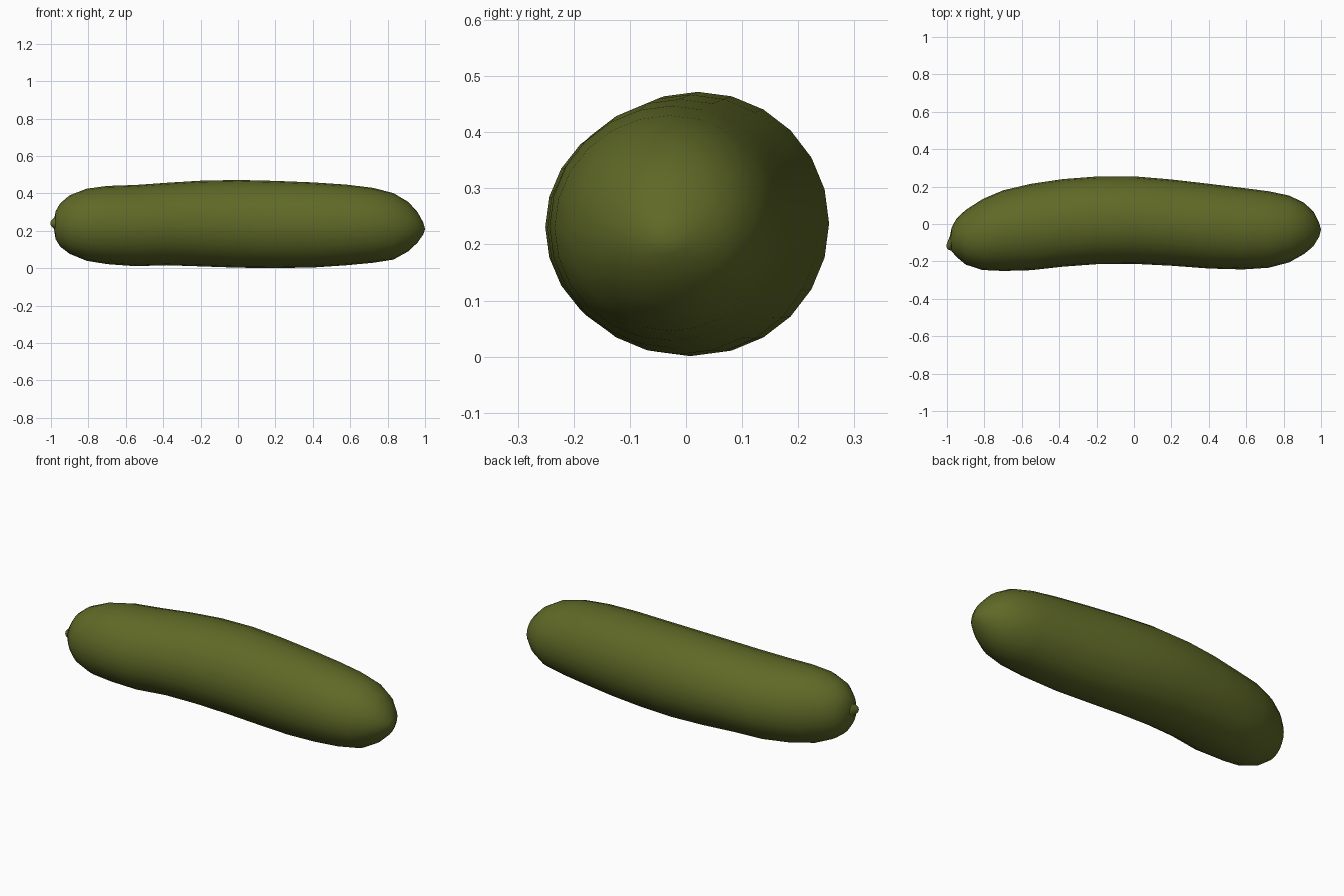
import bpy, bmesh, math
from mathutils import Vector

if "Cube" in bpy.data.objects:
    bpy.data.objects.remove(bpy.data.objects["Cube"])

# cross-sections along the body: x, y min, y max, z min, z max
SECTIONS = [
    (-0.975, -0.145, -0.02, 0.155, 0.305),
    (-0.95, -0.175, 0.028, 0.115, 0.348),
    (-0.90, -0.217, 0.075, 0.077, 0.39),
    (-0.81, -0.246, 0.133, 0.04, 0.425),
    (-0.70, -0.251, 0.18, 0.022, 0.44),
    (-0.55, -0.247, 0.215, 0.011, 0.445),
    (-0.38, -0.228, 0.240, 0.016, 0.457),
    (-0.20, -0.215, 0.254, 0.010, 0.468),
    (0.00, -0.213, 0.255, 0.003, 0.472),
    (0.20, -0.223, 0.238, 0.001, 0.467),
    (0.40, -0.238, 0.215, 0.004, 0.459),
    (0.58, -0.243, 0.193, 0.016, 0.447),
    (0.72, -0.234, 0.175, 0.029, 0.43),
    (0.83, -0.205, 0.152, 0.046, 0.402),
    (0.91, -0.16, 0.113, 0.09, 0.355),
    (0.96, -0.118, 0.065, 0.137, 0.30),
    (0.99, -0.068, 0.005, 0.18, 0.245),
]
SIDES = 24

skin = bpy.data.materials.new("pickle green")
skin.diffuse_color = (0.115, 0.14, 0.02, 1)
skin.use_nodes = True
skin.node_tree.nodes["Principled BSDF"].inputs["Base Color"].default_value = skin.diffuse_color


def loft(name, rings, start, end):
    """Skin a list of point rings and close both ends with a fan."""
    bm = bmesh.new()
    loops = [[bm.verts.new(p) for p in r] for r in rings]
    n = len(loops[0])
    for a, b in zip(loops, loops[1:]):
        for i in range(n):
            j = (i + 1) % n
            bm.faces.new((a[i], a[j], b[j], b[i]))
    for loop, tip in ((loops[0], start), (loops[-1], end)):
        v = bm.verts.new(tip)
        for i in range(n):
            bm.faces.new((loop[i], loop[(i + 1) % n], v))
    bmesh.ops.recalc_face_normals(bm, faces=bm.faces[:])
    me = bpy.data.meshes.new(name)
    bm.to_mesh(me)
    bm.free()
    me.materials.append(skin)
    for p in me.polygons:
        p.use_smooth = True
    ob = bpy.data.objects.new(name, me)
    bpy.context.collection.objects.link(ob)
    return ob


# curved body
rings = []
for x, y0, y1, z0, z1 in SECTIONS:
    rings.append([((x), (y0 + y1) / 2 + (y1 - y0) / 2 * math.cos(t),
                   (z0 + z1) / 2 + (z1 - z0) / 2 * math.sin(t))
                  for t in (2 * math.pi * i / SIDES for i in range(SIDES))])
loft("pickle_body", rings, (-0.988, -0.085, 0.235), (1.0, -0.03, 0.21))

# small stem nub on the left end, pointing outward along the bend
axis = Vector((-0.85, -0.5, 0)).normalized()
side = Vector((0.5, -0.85, 0)).normalized()
base = Vector((-0.95, -0.10, 0.24))
nub = []
for d, r in ((0.0, 0.055), (0.025, 0.038), (0.045, 0.022), (0.054, 0.014)):
    nub.append([base + axis * d + side * r * math.cos(t) + Vector((0, 0, r * math.sin(t)))
                for t in (2 * math.pi * i / 12 for i in range(12))])
loft("stem_nub", nub, base, base + axis * 0.058)
